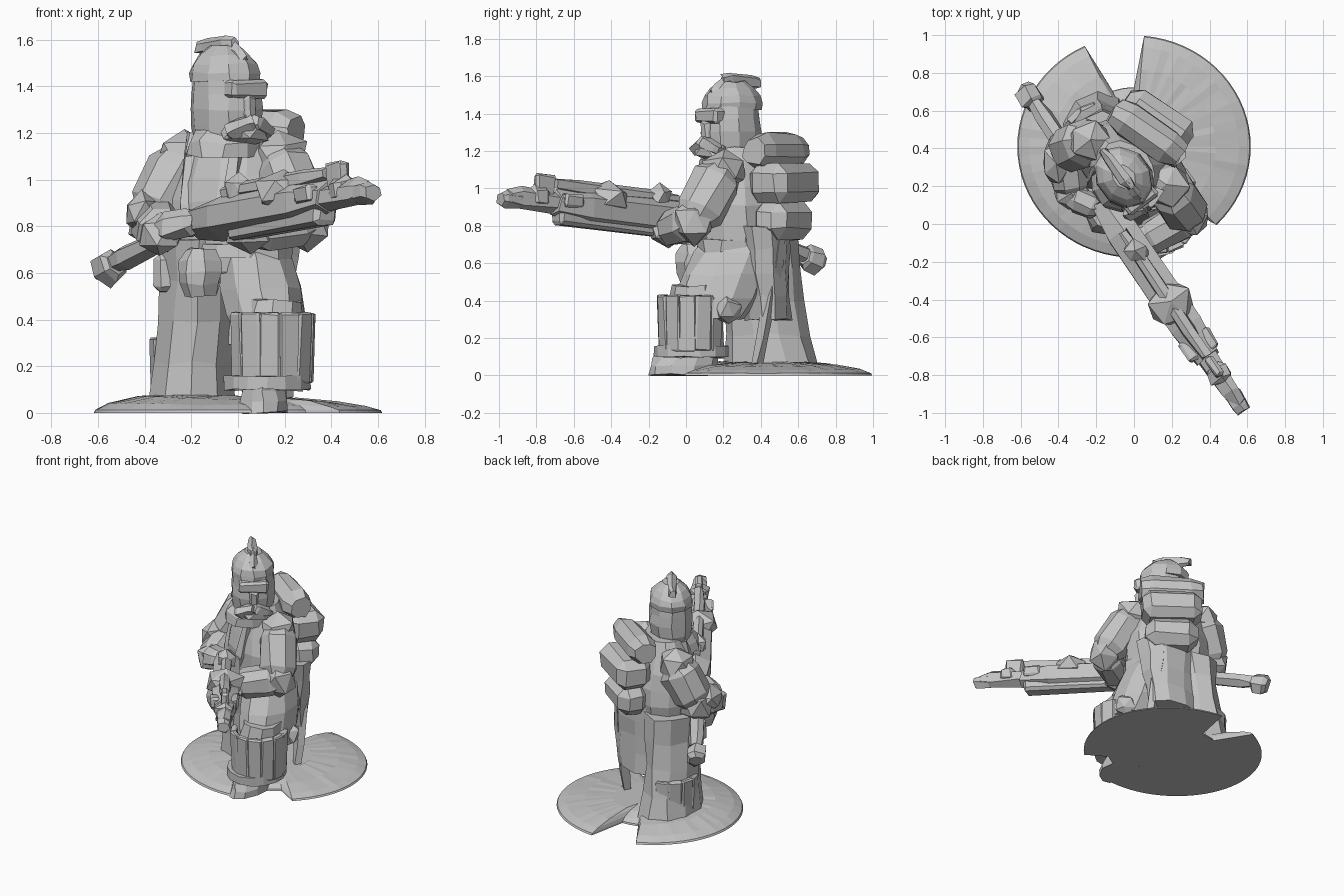
import bpy, bmesh, math, random
from math import cos, sin, pi, radians, degrees
from mathutils import Matrix, Vector

random.seed(4)
if "Cube" in bpy.data.objects:
    bpy.data.objects.remove(bpy.data.objects["Cube"])

stone = bpy.data.materials.new("plain grey")
stone.use_nodes = True
stone.diffuse_color = (.55, .55, .55, 1)
shader = stone.node_tree.nodes["Principled BSDF"]
shader.inputs["Base Color"].default_value = stone.diffuse_color


def frame(origin, yaw=0, pitch=0):
    turn = Matrix.Rotation(radians(yaw), 4, 'Z') @ Matrix.Rotation(radians(pitch), 4, 'X')
    return Matrix.Translation(origin) @ turn


# Working frames: the head and gun turn one way, the body the other
WORLD = Matrix.Identity(4)
HEAD = frame((-.05, .24, 0), 37)
BODY = frame((-.03, .31, 0), -35)
GUN = frame((0, -.13, .85), 34, -6)
SIDES = {"right": -1, "left": 1}


def finish(name, bm, place, wobble):
    for vert in bm.verts:
        vert.co += Vector([random.uniform(-wobble, wobble) for axis in range(3)])
    bm.transform(place)
    bmesh.ops.recalc_face_normals(bm, faces=bm.faces)
    mesh = bpy.data.meshes.new(name)
    bm.to_mesh(mesh)
    bm.free()
    mesh.materials.append(stone)
    part = bpy.data.objects.new(name, mesh)
    bpy.context.collection.objects.link(part)


def skin(bm, rings):
    count = len(rings[0])
    for low, high in zip(rings, rings[1:]):
        for i in range(count):
            j = (i + 1) % count
            bm.faces.new((low[i], low[j], high[j], high[i]))
    bm.faces.new(rings[0][::-1])
    bm.faces.new(rings[-1])


def ring(bm, centre, u, v, sides):
    turns = [2 * pi * (i + .5) / sides for i in range(sides)]
    return [bm.verts.new(centre + u * cos(t) + v * sin(t)) for t in turns]


def stack(name, base, size, place=WORLD, top=1, bulge=0, lean=(0, 0), sides=10, steps=4,
          wobble=.01):
    """Upright oval column; size holds both radii and the height."""
    bm = bmesh.new()
    rings = []
    for k in range(steps + 1):
        t = k / steps
        scale = 1 + (top - 1) * t + bulge * sin(pi * t)
        centre = Vector(base) + Vector((lean[0], lean[1], size[2])) * t
        u, v = Vector((size[0] * scale, 0, 0)), Vector((0, size[1] * scale, 0))
        rings.append(ring(bm, centre, u, v, sides))
    skin(bm, rings)
    finish(name, bm, place, wobble)


def limb(name, start, end, radius, place=WORLD, taper=1, flat=1, sides=7, wobble=.01):
    """Tube between two points with chamfered ends."""
    bm = bmesh.new()
    start, end = Vector(start), Vector(end)
    along = (end - start).normalized()
    side = along.orthogonal().normalized()
    if abs(along.z) < .9:
        side = along.cross(Vector((0, 0, 1))).normalized()
    up = side.cross(along)
    rings = []
    for t, swell in ((0, .7), (.2, 1), (.8, 1), (1, .7)):
        r = radius * swell * (1 + (taper - 1) * t)
        rings.append(ring(bm, start.lerp(end, t), side * r * flat, up * r, sides))
    skin(bm, rings)
    finish(name, bm, place, wobble)


def blob(name, centre, size, place=WORLD, wobble=.012):
    bm = bmesh.new()
    bmesh.ops.create_icosphere(bm, subdivisions=1, radius=1)
    bmesh.ops.scale(bm, verts=bm.verts, vec=size)
    bmesh.ops.translate(bm, verts=bm.verts, vec=centre)
    finish(name, bm, place, wobble)


def block(name, centre, size, place=WORLD, bevel=.2, wobble=.006):
    bm = bmesh.new()
    bmesh.ops.create_cube(bm, size=1)
    bmesh.ops.scale(bm, verts=bm.verts, vec=size)
    bmesh.ops.bevel(bm, geom=bm.edges[:], offset=bevel * min(size), segments=1, affect='EDGES')
    bmesh.ops.translate(bm, verts=bm.verts, vec=centre)
    finish(name, bm, place, wobble)


def pleats(name, centre, radius, height, first, last, count):
    """Overlapping panels fanned around a shin."""
    for k in range(count):
        turn = first + (last - first) * k / (count - 1)
        panel = frame(centre, turn) @ frame((0, -radius, 0), 0, 2)
        block(f"{name}_{k + 1}", (0, 0, 0), (.09, .04, height), panel, wobble=.004)


# Ground disc: a shallow dome, broken at the back and beside the front foot
def rim(turn):
    angle = degrees(turn)
    if 86 < angle < 113:
        return .32
    return .44 if 282 < angle < 311 else .6


bm = bmesh.new()
segments = 72
rings = []
for share in (1, .99, .9, .7, .4):
    loop = []
    for i in range(segments):
        turn = 2 * pi * i / segments
        reach = rim(turn) * share
        lift = .06 * (1 - share ** 4) * (1 - .6 * reach * cos(turn))
        lift += .01 * (share < 1) + random.uniform(0, .006) * (share < .99)
        loop.append(bm.verts.new((1.03 * reach * cos(turn), .41 + .98 * reach * sin(turn), lift)))
    rings.append(loop)
skin(bm, rings)
finish("ground_disc", bm, WORLD, 0)

# Forward leg: boot, pleated greave and draped thigh
stack("front_boot", (.11, -.03, 0), (.1, .18, .2), top=.7, bulge=.1, lean=(0, .06))
stack("front_greave", (.13, .03, .1), (.16, .17, .38), top=.8, bulge=.05, lean=(.02, .03))
stack("greave_band", (.125, .03, .1), (.19, .2, .06), steps=1, sides=14, wobble=.005)
pleats("front_pleat", (.145, .03, .28), .16, .3, -60, 140, 8)
stack("thigh_drape", (.15, .12, .3), (.15, .2, .48), top=.9, bulge=.25, lean=(-.1, .2))

# Rear leg under a long robe, with the coat tail behind it
stack("rear_robe", (-.2, .46, .04), (.19, .25, .7), top=.95, bulge=-.12, lean=(.04, -.1))
pleats("rear_pleat", (-.19, .46, .2), .16, .24, 200, 285, 4)
stack("coat_tail", (.02, .44, .3), (.2, .12, .5), top=1.3, lean=(0, -.04))
limb("sheath", (.18, .5, .74), (.21, .38, .06), .04, sides=4)
blob("hip_flask", (.25, .22, .35), (.08, .08, .08))

# Torso, belt, straps and pouches
stack("torso", (0, 0, .6), (.26, .19, .62), BODY, top=.6, bulge=.3, steps=6, sides=12)
stack("belt", (0, 0, .66), (.29, .22, .07), BODY, steps=1, sides=12)
for side, sign in SIDES.items():
    limb(f"{side}_strap", (sign * .12, -.1, 1.2), (sign * .1, -.2, .8), .04, BODY, sides=5)
stack("front_pouch", (-.16, .04, .5), (.07, .07, .2), bulge=.4, sides=7)
block("side_pouch", (-.3, .33, .6), (.12, .14, .16))

# Backpack with bedroll
block("pack_upper", (-.01, .26, 1.03), (.4, .24, .21), BODY, bevel=.25)
block("pack_lower", (-.01, .25, .83), (.36, .22, .21), BODY, bevel=.3)
limb("bedroll", (-.23, .2, 1.2), (.2, .2, 1.2), .1, BODY, sides=8)

# Arms, built from shoulder, elbow and hand joints
JOINTS = {
    "left": ((.18, .2, 1.1), (.29, .04, .82), (.05, -.1, .78)),
    "right": ((-.23, .44, 1.1), (-.36, .39, .83), (-.33, .16, .77)),
}
for side, (shoulder, elbow, hand) in JOINTS.items():
    blob(f"{side}_shoulder_pad", shoulder, (.13, .13, .12))
    limb(f"{side}_upper_arm", shoulder, elbow, .13, sides=8)
    blob(f"{side}_elbow", elbow, (.12, .12, .13))
    limb(f"{side}_forearm", elbow, hand, .12, taper=.8, sides=8)
    blob(f"{side}_glove", hand, (.1, .1, .1))
blob("right_cuff", (-.41, .32, .86), (.09, .12, .09))
limb("right_fingers", (-.33, .14, .79), (-.18, .08, .82), .07)

# Long gun: tubes along its own axis
GUN_TUBES = {
    "gun_body": (-.3, .7, 0, .1),
    "gun_barrel": (.6, 1, 0, .06),
    "gun_collar": (.76, .86, .02, .07),
    "gun_muzzle": (.9, 1.04, -.01, .05),
    "gun_top_rail": (-.1, .7, .1, .04),
}
for name, (near, far, height, radius) in GUN_TUBES.items():
    limb(name, (0, -near, height), (0, -far, height), radius, GUN, sides=6)
block("gun_keel", (0, -.33, -.07), (.11, .7, .09), GUN)
blob("gun_drum", (0, -.36, .06), (.13, .13, .1), GUN)
blob("gun_hammer", (0, -.03, .1), (.06, .07, .08), GUN)
block("gun_fin", (0, -.77, .08), (.05, .12, .13), GUN)
for side, sign in SIDES.items():
    block(f"{side}_gun_lug", (sign * .06, -.62, .02), (.06, .12, .07), GUN)
limb("gun_stock", (-.24, .2, .78), (-.54, .66, .64), .05, sides=6)
limb("stock_knob", (-.52, .63, .64), (-.58, .72, .6), .07, sides=6)

# Helmeted head: dome, crest, visor, moustache and beard
stack("helmet", (0, 0, 1.16), (.13, .15, .28), HEAD, top=1.05, bulge=.1, wobble=.006)
stack("helmet_dome", (0, .01, 1.42), (.14, .17, .15), HEAD, top=.4, bulge=.25, wobble=.006)
limb("crest_front", (0, -.12, 1.5), (0, .02, 1.58), .05, HEAD, flat=.6, sides=6)
limb("crest_back", (0, -.06, 1.57), (0, .19, 1.56), .06, HEAD, taper=.6, flat=.6, sides=6)
block("visor", (0, -.14, 1.39), (.19, .08, .08), HEAD)
block("nose", (0, -.15, 1.31), (.06, .07, .1), HEAD)
for side, sign in SIDES.items():
    limb(f"{side}_moustache", (0, -.19, 1.25), (sign * .11, -.15, 1.2), .04, HEAD, sides=5)
blob("beard", (0, -.13, 1.2), (.12, .1, .07), HEAD)
stack("collar", (0, 0, 1.1), (.19, .17, .12), HEAD, top=.7, bulge=.1, steps=2)
